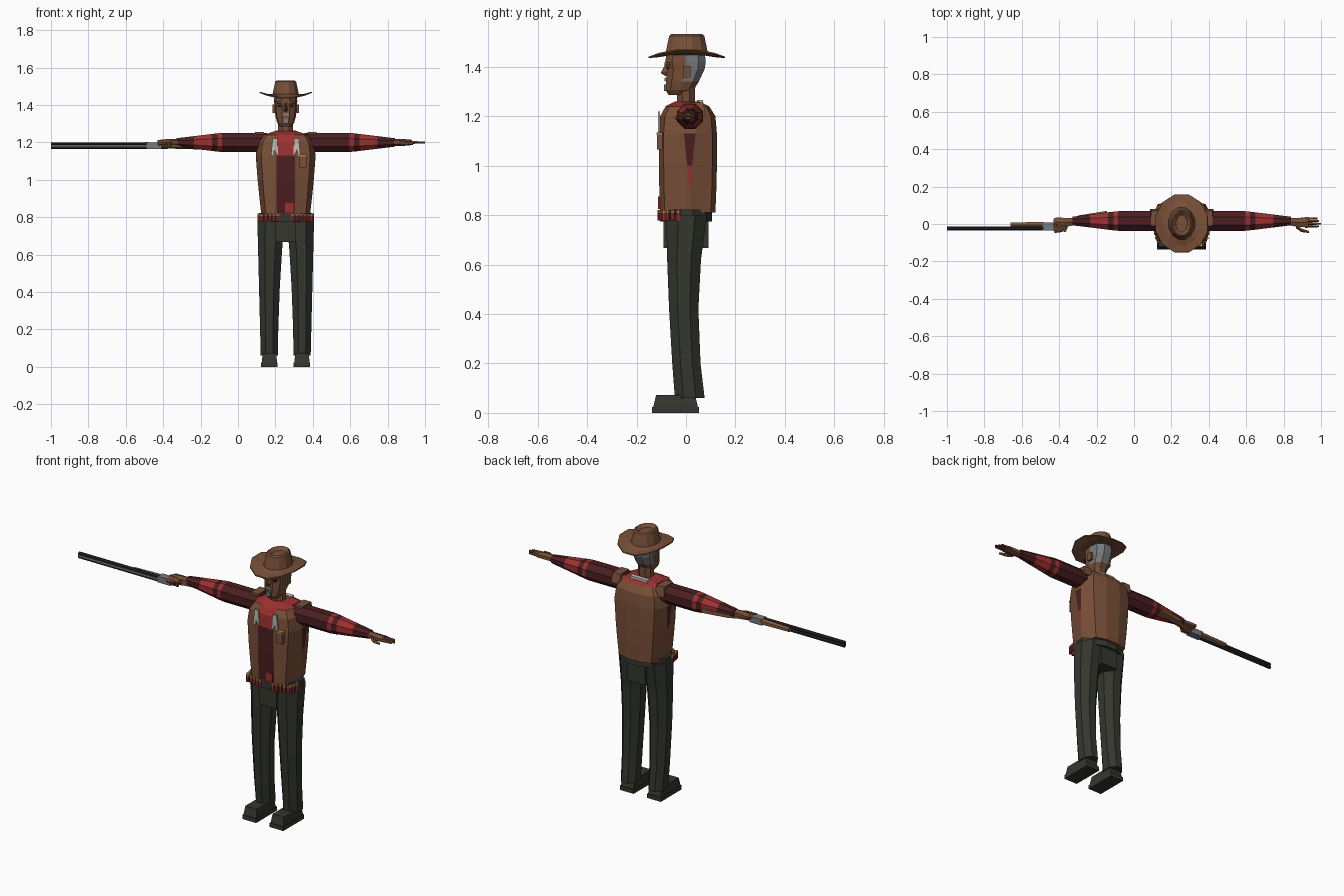
import bpy, bmesh, math
from mathutils import Vector

if "Cube" in bpy.data.objects:
    bpy.data.objects.remove(bpy.data.objects["Cube"])

BODY_X = 0.255  # parts are laid out around the body's centre line, then moved here
SHOULDER = 1.2
MUZZLE = -1 - BODY_X
SIDES = (("left", 1), ("right", -1))


def material(name, red, green, blue):
    mat = bpy.data.materials.new(name)
    mat.use_nodes = True
    mat.diffuse_color = (red, green, blue, 1)
    mat.node_tree.nodes["Principled BSDF"].inputs["Base Color"].default_value = mat.diffuse_color
    return mat


LEATHER = material("leather brown", 0.19, 0.08, 0.04)
SKIN = material("skin brown", 0.18, 0.075, 0.035)
RED = material("shirt red", 0.33, 0.03, 0.03)
MAROON = material("shirt maroon", 0.07, 0.013, 0.015)
CLOTH = material("trouser green black", 0.034, 0.037, 0.027)
GREY = material("hair grey", 0.18, 0.19, 0.2)
WHITE = material("collar white", 0.52, 0.52, 0.45)
METAL = material("barrel metal", 0.02, 0.022, 0.02)
WOOD = material("stock wood", 0.21, 0.1, 0.045)
BRASS = material("brass", 0.4, 0.24, 0.07)


def loft(name, rings, *mats, rule=None):
    """Skin equal point rings, cap both ends, colour faces by rule(centre, normal)."""
    bm = bmesh.new()
    rows = [[bm.verts.new(point) for point in ring] for ring in rings]
    count = len(rows[0])
    for low, high in zip(rows, rows[1:]):
        for i in range(count):
            j = (i + 1) % count
            bm.faces.new((low[i], low[j], high[j], high[i]))
    bm.faces.new(rows[0])
    bm.faces.new(rows[-1])
    bmesh.ops.recalc_face_normals(bm, faces=bm.faces)
    if rule:
        for face in bm.faces:
            face.material_index = rule(face.calc_center_median(), face.normal)
    bmesh.ops.translate(bm, verts=bm.verts, vec=(BODY_X, 0, 0))
    mesh = bpy.data.meshes.new(name)
    bm.to_mesh(mesh)
    bm.free()
    for mat in mats:
        mesh.materials.append(mat)
    bpy.context.collection.objects.link(bpy.data.objects.new(name, mesh))


def ring(centre, wide, deep, sides=8, along_x=False):
    """Polygon with flat sides touching the given half sizes."""
    fit = 1 / math.cos(math.pi / sides)
    points = []
    for i in range(sides):
        angle = math.tau * (i + 0.5) / sides
        u, v = wide * fit * math.cos(angle), deep * fit * math.sin(angle)
        points.append(Vector(centre) + Vector((0, u, v) if along_x else (u, v, 0)))
    return points


def limb(name, stations, mat, z=SHOULDER, sides=6):
    """Tube along x from (x, y, half depth, half height) stations."""
    loft(name, [ring((x, y, z), deep, high, sides, True) for x, y, deep, high in stations], mat)


def box(name, centre, size, mat, top=1):
    """Block given by centre and size, with the top face scaled."""
    x, y, z = centre
    wide, deep, high = (value / 2 for value in size)
    loft(name, [ring((x, y, z - high), wide, deep, 4),
                ring((x, y, z + high), wide * top, deep * top, 4)], mat)


def plate(name, outline, y, mat):
    """Thin panel facing the front from (x, z) points."""
    loft(name, [[(x, depth, z) for x, z in outline] for depth in (y, y + 0.009)], mat)


def mirrored_ring(half, z):
    return [(x, y, z) for x, y in half] + [(-x, y, z) for x, y in reversed(half)]


# Vest, with the shirt showing in front, at the neck and in the side slits
def torso_ring(z, wide, depth):
    front, back = -0.11 * depth, 0.125 * depth
    slit = max(0.002, (z - 0.9) / 10)
    middle = 0.015
    half = [(min(0.05, wide / 2), front), (wide * 0.82, front * 0.82), (wide, middle - slit),
            (wide, middle + slit), (wide * 0.8, back * 0.85), (wide * 0.3, back)]
    return mirrored_ring(half, z)


def torso_colour(centre, normal):
    if centre.z > 1.235:
        return 1
    if abs(centre.x) < 0.02 and normal.y < -0.5:
        return 2 if centre.z < 1.15 else 1
    if abs(normal.x) > 0.9 and abs(centre.y - 0.015) < 0.01 and 0.9 < centre.z < 1.13:
        return 2 if centre.z > 1 else 1
    return 0


torso = [(0.81, 0.13, 0.95), (0.9, 0.14, 0.98), (1, 0.15, 1), (1.13, 0.16, 1),
         (SHOULDER, 0.15, 0.95), (1.24, 0.12, 0.75), (1.26, 0.06, 0.4)]
loft("vest_and_shirt", [torso_ring(*row) for row in torso], LEATHER, RED, MAROON, rule=torso_colour)
box("shirt_tail_patch", (0.02, -0.108, 0.85), (0.045, 0.009, 0.05), RED)
box("back_collar", (0, 0.057, 1.25), (0.11, 0.025, 0.03), WHITE)
box("vest_pocket", (0.09, -0.1, 1.095), (0.04, 0.036, 0.06), LEATHER)
box("pocket_flap", (0.09, -0.1, 1.13), (0.044, 0.04, 0.01), BRASS)
scarf = [(0.045, 1.22), (0.07, 1.22), (0.078, 1.14), (0.068, 1.12), (0.06, 1.16), (0.04, 1.13)]
for side, s in SIDES:
    plate(side + "_neck_scarf", [(s * x, z) for x, z in scarf], -0.114, WHITE)
    box(side + "_shoulder_cap", (s * 0.14, 0.03, 1.228), (0.06, 0.1, 0.055), LEATHER, top=0.8)

# Belt with a row of cartridges on each side
loft("belt", [ring((0, 0, z), 0.143, 0.105, 12) for z in (0.775, 0.822)], CLOTH)


def cartridge(name, x, y):
    loft(name, [ring((x, y, z), 0.008, 0.008, 6) for z in (0.778, 0.808, 0.82)], RED, BRASS,
         rule=lambda centre, normal: int(centre.z > 0.81))


for side, s in SIDES:
    for i in range(5):
        cartridge(side + "_front_cartridge", s * (0.04 + 0.022 * i), -0.106 + 0.004 * i)
    for i in range(3):
        cartridge(side + "_side_cartridge", s * (0.136 + 0.004 * i), -0.075 + 0.022 * i)


# Trousers and boots
def leg_ring(s, z):
    t = z / 0.8
    inner, outer = 0.042 - 0.037 * t * t, 0.132 + 0.02 * t
    front = -0.04 - 0.07 * t + 0.03 * t * t
    back = 0.05 + 0.035 * (2 * t - 1) ** 2
    centre = (s * (inner + outer) / 2, (front + back) / 2, z)
    return ring(centre, (outer - inner) / 2, (back - front) / 2)


box("trouser_seat", (0, 0, 0.735), (0.11, 0.18, 0.135), CLOTH)
for side, s in SIDES:
    loft(side + "_trouser_leg", [leg_ring(s, z) for z in (0.06, 0.2, 0.42, 0.62, 0.8)], CLOTH)
    boot_x = s * 0.087
    box(side + "_boot_sole", (boot_x, -0.042, 0.012), (0.088, 0.19, 0.024), CLOTH)
    box(side + "_boot_upper", (boot_x, -0.042, 0.048), (0.082, 0.18, 0.048), CLOTH, top=0.88)


# Sleeves with red bands
def sleeve_ring(x):
    radius = min(0.055, 0.1 - 0.13 * abs(x))
    return ring((x, 0.016, SHOULDER), radius * 0.95, radius * 0.93, along_x=True)


def sleeve_colour(centre, normal):
    reach = abs(centre.x)
    return int(0.34 < reach < 0.36 or 0.4 < reach < 0.48)


for side, s in SIDES:
    loft(side + "_sleeve", [sleeve_ring(s * x) for x in (0.1, 0.34, 0.365, 0.395, 0.49, 0.585)],
         MAROON, RED, rule=sleeve_colour)

# Hands: the left is open, the right grips the gun
for side, s in SIDES:
    limb(side + "_palm", [(s * 0.57, 0.012, 0.018, 0.016), (s * 0.63, 0.008, 0.025, 0.016),
                          (s * 0.675, 0.01, 0.026, 0.012)], SKIN)
    limb(side + "_thumb", [(s * 0.61, -0.01, 0.01, 0.01), (s * 0.64, -0.032, 0.009, 0.008),
                           (s * 0.68, -0.042, 0.005, 0.005)], SKIN, z=1.193, sides=5)
for i in range(4):
    y = 0.03 - i * 0.014
    tip = 0.745 - 0.01 * abs(i - 2)
    limb("left_finger", [(0.66, y, 0.007, 0.007), (tip, y, 0.004, 0.004)], SKIN, sides=5)
    x = -0.625 - i * 0.017
    loft("right_finger", [ring((x, y, z), 0.008, 0.007, 5) for y, z in (
        (0.024, 1.205), (-0.005, 1.213), (-0.035, SHOULDER), (-0.025, 1.17))], SKIN)

# Double barrelled gun lying on its side
GUN_Z = 1.183
BREECH = -0.735
for z in (GUN_Z - 0.009, GUN_Z + 0.009):
    limb("gun_barrel", [(x, -0.023, 0.009, 0.009) for x in (MUZZLE, BREECH)], METAL, z, sides=8)
box("barrel_rib", ((MUZZLE + BREECH) / 2, -0.03, GUN_Z), (BREECH - MUZZLE, 0.008, 0.009), GREY)
box("gun_receiver", (-0.705, -0.014, GUN_Z), (0.08, 0.043, 0.035), GREY)
limb("gun_forend", [(-0.915, -0.005, 0.013, 0.012), (BREECH, -0.006, 0.017, 0.016)], WOOD, GUN_Z)
limb("gun_stock", [(-0.675, -0.012, 0.018, 0.015), (-0.6, 0.008, 0.016, 0.014),
                   (-0.55, 0.024, 0.022, 0.016), (-0.4, 0.04, 0.03, 0.018)], WOOD, GUN_Z)


# Neck, head and face
def head_ring(z, wide, front, back):
    shape = [(0.35, 0), (0.85, 0.17), (1, 0.5), (0.9, 0.82), (0.4, 1)]
    return mirrored_ring([(wide * u, front + (back - front) * v) for u, v in shape], z)


loft("neck", [ring((0, 0, z), 0.04, 0.036) for z in (1.22, 1.34)], SKIN)
head = [(1.285, 0.03, -0.07, 0), (1.305, 0.045, -0.082, 0.03), (1.34, 0.055, -0.08, 0.052),
        (1.39, 0.06, -0.076, 0.075), (1.42, 0.062, -0.084, 0.08), (1.46, 0.06, -0.078, 0.075)]
loft("head", [head_ring(*row) for row in head], SKIN, GREY,
     rule=lambda centre, normal: int(centre.y > 0.005 and centre.z > 1.33))
loft("nose", [[(-wide, -0.07, z), (0, tip, z), (wide, -0.07, z)] for z, wide, tip in (
    (1.362, 0.012, -0.083), (1.375, 0.015, -0.102), (1.41, 0.007, -0.085))], SKIN)
box("moustache", (0, -0.083, 1.35), (0.044, 0.009, 0.014), GREY, top=0.6)
box("goatee", (0, -0.084, 1.315), (0.026, 0.009, 0.026), GREY)
for side, s in SIDES:
    eye_x = s * 0.029
    box(side + "_eye", (eye_x, -0.074, 1.395), (0.022, 0.009, 0.009), METAL)
    box(side + "_brow", (eye_x, -0.077, 1.413), (0.032, 0.02, 0.01), SKIN)
    box(side + "_ear", (s * 0.063, 0.003, 1.38), (0.014, 0.03, 0.045), SKIN)


# Hat: saddle shaped brim, tapered crown with a dented top
def hat_ring(radius, z):
    points = ring((0, 0.003, z), radius, radius + 0.015, 12)
    bend = max(0, radius - 0.07) / 4
    for i, point in enumerate(points):
        point.z += bend * math.cos(2 * math.tau * (i + 0.5) / 12)
    return points


hat = [(0.06, 1.448), (0.1, 1.445), (0.14, 1.45), (0.139, 1.456), (0.1, 1.453),
       (0.07, 1.458), (0.056, 1.525), (0.048, 1.532), (0.03, 1.515)]
loft("hat", [hat_ring(*row) for row in hat], LEATHER)
